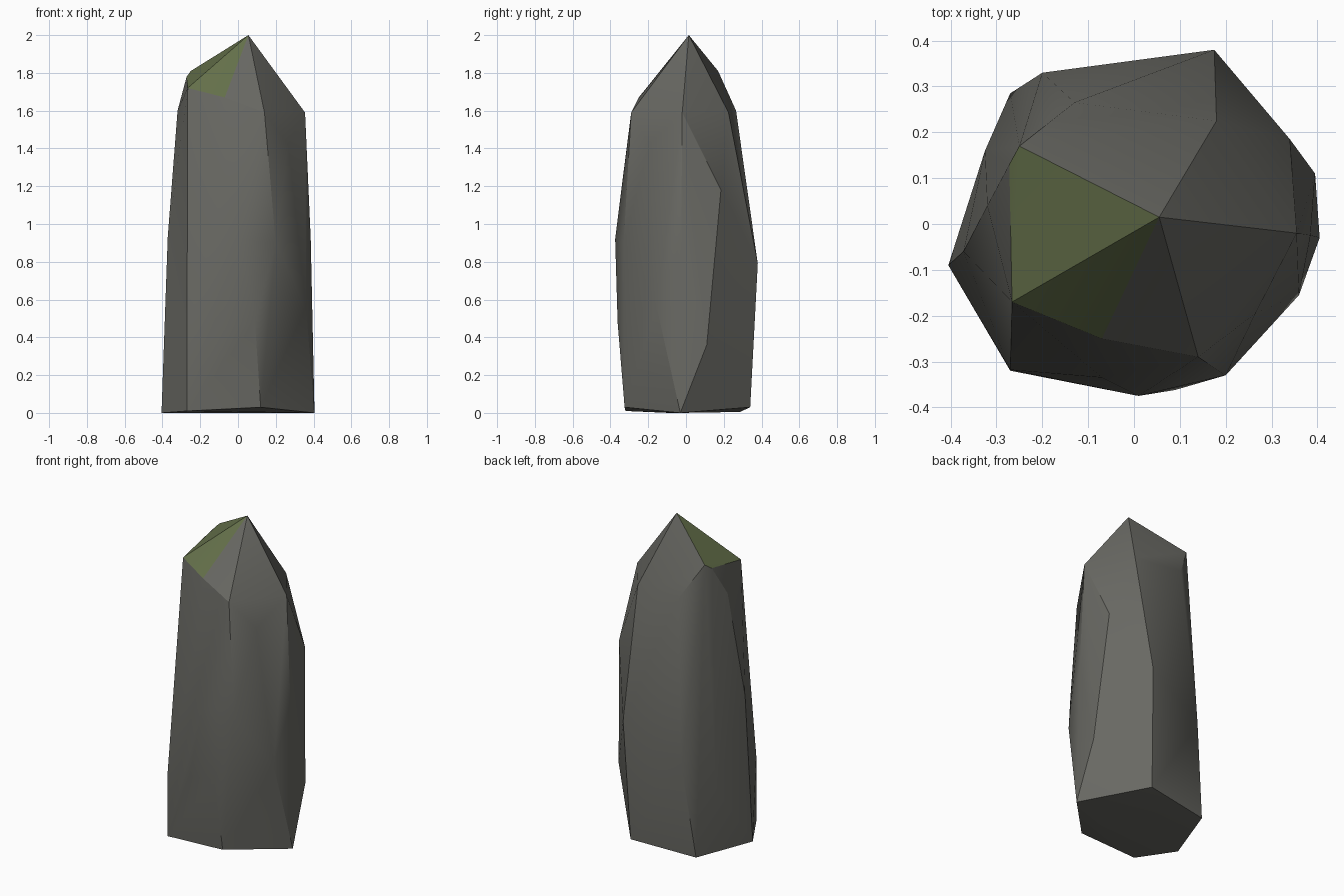
import bpy, bmesh, math

if "Cube" in bpy.data.objects:
    bpy.data.objects.remove(bpy.data.objects["Cube"])

# Corner points of the stone, ring by ring from the ground up
base = [(-0.405, -0.09, 0), (-0.27, -0.32, 0.01), (0.12, -0.325, 0.03),
        (0.405, -0.03, 0), (0.15, 0.34, 0.03), (-0.27, 0.285, 0.005)]
lower = [(-0.27, -0.318, 0.42), (-0.09, -0.355, 0.45), (0.09, -0.362, 0.48),
         (0.36, -0.155, 0.56), (0.395, 0.11, 0.36), (-0.2, 0.33, 0.58),
         (-0.325, 0.16, 0.4)]
middle = [(0.01, -0.375, 0.92), (0.2, -0.33, 0.9), (0.385, -0.025, 0.92),
          (0.175, 0.38, 0.79), (-0.372, -0.06, 0.93)]
upper = [(-0.07, -0.335, 1.24), (0.265, -0.195, 1.42), (0.34, 0.185, 1.18)]
shoulder = [(0.14, -0.29, 1.59), (0.355, -0.02, 1.59), (0.18, 0.225, 1.59),
            (-0.13, 0.265, 1.6), (-0.32, 0.04, 1.6)]
# Mossy cap facet, apex first
moss = [(0.055, 0.015, 2.0), (-0.25, 0.17, 1.81), (-0.272, 0.13, 1.78),
        (-0.266, -0.17, 1.72), (-0.07, -0.25, 1.67)]


def material(name, colour):
    mat = bpy.data.materials.new(name)
    mat.diffuse_color = (*colour, 1)
    mat.use_nodes = True
    mat.node_tree.nodes["Principled BSDF"].inputs["Base Color"].default_value = mat.diffuse_color
    return mat


# Faceted stone wrapped around the rings
bm = bmesh.new()
for p in base + lower + middle + upper + shoulder:
    bm.verts.new(p)
moss_verts = {bm.verts.new(p) for p in moss}
bmesh.ops.convex_hull(bm, input=bm.verts[:])
bmesh.ops.delete(bm, geom=[v for v in bm.verts if not v.link_faces], context='VERTS')
bmesh.ops.recalc_face_normals(bm, faces=bm.faces[:])

# Moss on the facet leaning to the left of the apex
for f in bm.faces:
    f.material_index = 1 if all(v in moss_verts for v in f.verts) else 0

mesh = bpy.data.meshes.new("standing_stone")
bm.to_mesh(mesh)
bm.free()
mesh.materials.append(material("stone", (0.14, 0.14, 0.125)))
mesh.materials.append(material("moss", (0.13, 0.165, 0.07)))
stone = bpy.data.objects.new("standing_stone", mesh)
bpy.context.collection.objects.link(stone)

# Soft shading over gentle facets, crisp on the ridges
bpy.context.view_layer.objects.active = stone
stone.select_set(True)
bpy.ops.object.shade_smooth_by_angle(angle=math.radians(22))
